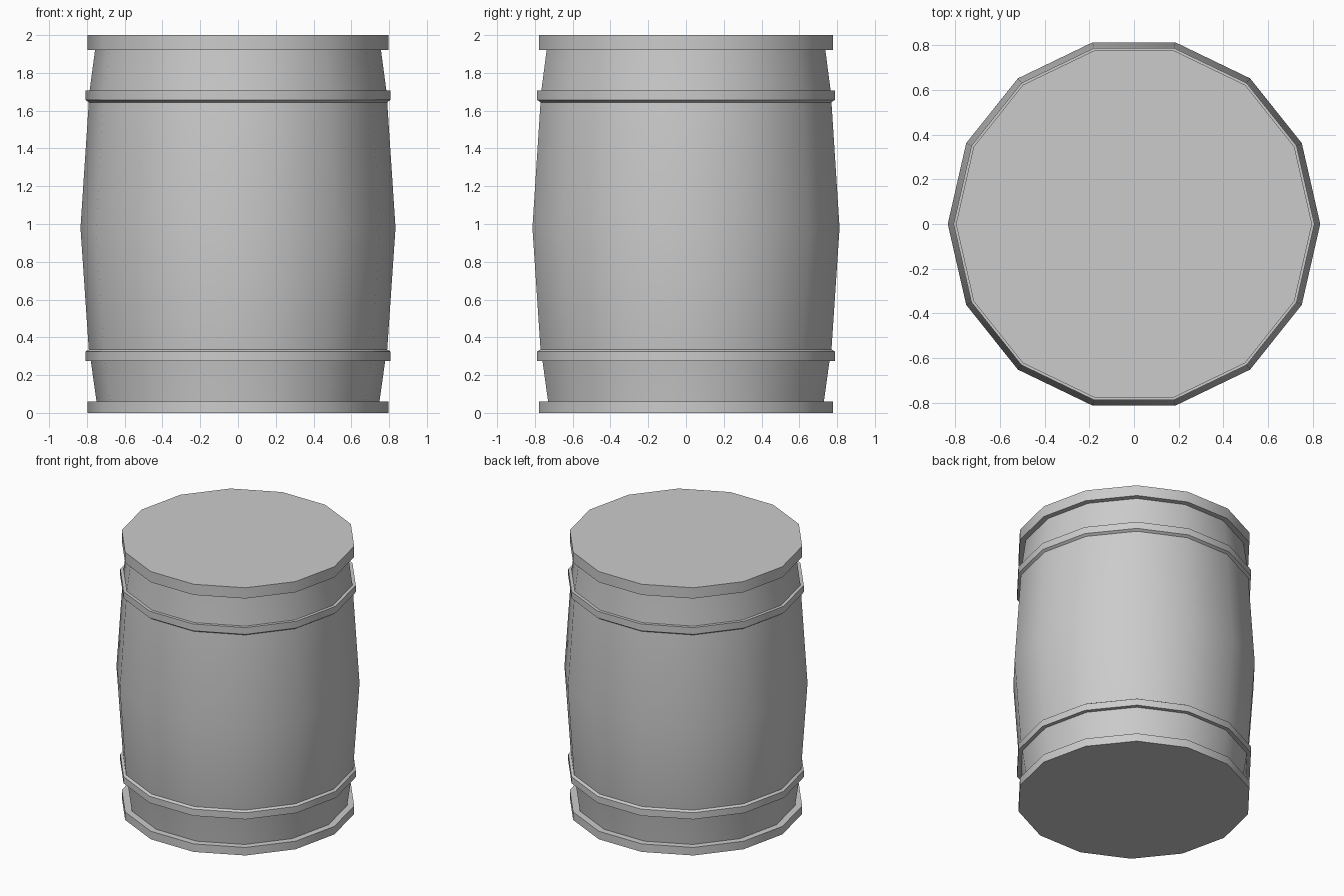
import bpy, bmesh, math

if "Cube" in bpy.data.objects:
    bpy.data.objects.remove(bpy.data.objects["Cube"])

SIDES = 14


def lathe(name, profile, capped=True):
    """Turn a (radius, z) profile, listed bottom to top, around the z axis."""
    bm = bmesh.new()
    rings = []
    for r, z in profile:
        rings.append([bm.verts.new((r * math.cos(math.tau * i / SIDES),
                                    r * math.sin(math.tau * i / SIDES), z))
                      for i in range(SIDES)])
    for low, high in zip(rings, rings[1:]):
        for i in range(SIDES):
            j = (i + 1) % SIDES
            bm.faces.new((low[i], low[j], high[j], high[i]))
    if capped:
        bm.faces.new(rings[0][::-1])
        bm.faces.new(rings[-1])
    mesh = bpy.data.meshes.new(name)
    bm.to_mesh(mesh)
    bm.free()
    obj = bpy.data.objects.new(name, mesh)
    bpy.context.collection.objects.link(obj)
    bpy.ops.object.select_all(action='DESELECT')
    obj.select_set(True)
    bpy.context.view_layer.objects.active = obj
    bpy.ops.object.shade_smooth_by_angle(angle=math.radians(30))
    return obj


# Bulging body
lathe("barrel_body", [(0.745, 0.03), (0.749, 0.06), (0.78, 0.28), (0.79, 0.335),
                      (0.834, 0.98), (0.79, 1.645), (0.785, 1.71),
                      (0.757, 1.92), (0.755, 1.96)])

# Rims closing both ends
lathe("bottom_rim", [(0.797, 0.0), (0.797, 0.06), (0.72, 0.06)])
lathe("top_rim", [(0.72, 1.92), (0.797, 1.92), (0.797, 2.0)])

# Hoops, each with a narrow sloped edge on the side facing the middle
lathe("lower_hoop", [(0.76, 0.275), (0.808, 0.275), (0.808, 0.325), (0.788, 0.337)], False)
lathe("upper_hoop", [(0.788, 1.643), (0.808, 1.657), (0.808, 1.708), (0.77, 1.708)], False)
